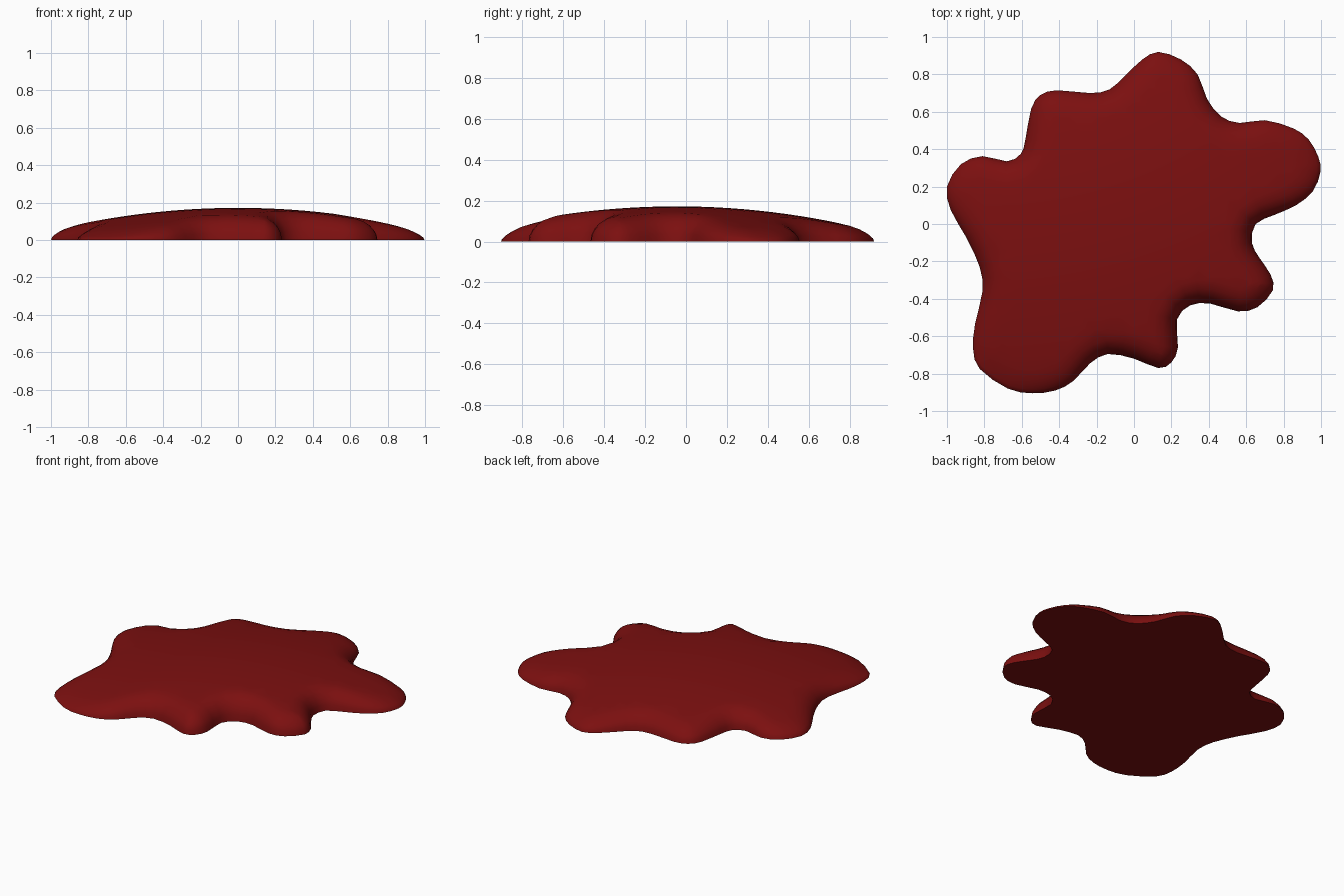
import bpy, math
from mathutils import Vector
from mathutils.geometry import delaunay_2d_cdt, intersect_point_line

if "Cube" in bpy.data.objects:
    bpy.data.objects.remove(bpy.data.objects["Cube"])

# Outline of the puddle, clockwise seen from above
OUTLINE = [
    (.13, .92), (.25, .88), (.34, .80), (.39, .67), (.465, .575), (.565, .54),
    (.70, .555), (.855, .51), (.935, .45), (.985, .36), (.997, .28), (.957, .176),
    (.866, .10), (.754, .05), (.65, 0), (.63, -.10), (.67, -.18), (.73, -.27),
    (.743, -.353), (.66, -.445), (.555, -.467), (.406, -.425), (.30, -.435),
    (.23, -.51), (.235, -.66), (.20, -.74), (.13, -.77), (0, -.72), (-.14, -.695),
    (-.235, -.745), (-.325, -.84), (-.42, -.89), (-.545, -.905), (-.675, -.88),
    (-.825, -.775), (-.86, -.67), (-.85, -.535), (-.81, -.36), (-.825, -.23),
    (-.895, -.075), (-.98, .075), (-1, .2), (-.925, .32), (-.81, .363),
    (-.68, .335), (-.605, .375), (-.58, .455), (-.55, .615), (-.50, .69),
    (-.41, .715), (-.235, .70), (-.13, .72), (-.04, .80), (.045, .88)]
EDGE = 0.12        # width of the rounded rim


def smooth_loop(pts, steps):
    """Catmull-Rom curve through a closed list of points."""
    pts = [Vector(p) for p in pts]
    n, out = len(pts), []
    for i in range(n):
        a, b, c, d = (pts[(i + k) % n] for k in (-1, 0, 1, 2))
        for s in range(steps):
            t = s / steps
            out.append(0.5 * (2 * b + (c - a) * t + (2 * a - 5 * b + 4 * c - d) * t**2
                              + (3 * b - a - 3 * c + d) * t**3))
    return out


rim = smooth_loop(OUTLINE, 2)
N = len(rim)


def rim_distance(p):
    best = 9
    for i in range(N):
        a, b = rim[i - 1], rim[i]
        q, t = intersect_point_line(p, a, b)
        q = a.lerp(b, min(1, max(0, t)))
        best = min(best, (p - q.to_2d()).length)
    return best


def inside(p):
    hit = False
    for i in range(N):
        a, b = rim[i - 1], rim[i]
        if (a.y > p.y) != (b.y > p.y):
            if p.x < a.x + (p.y - a.y) / (b.y - a.y) * (b.x - a.x):
                hit = not hit
    return hit


def height(p):
    """Shallow dome with a rounded rim."""
    dome = max(.03, .172 - .12 * p.x**2 - .13 * p.y**2 - .012 * p.y)
    t = min(1, rim_distance(p) / EDGE)
    return dome * math.sqrt(max(0, 1 - (1 - t)**2))


# Points: rim, rings following the rim, then a regular grid
points = list(rim)
for f in (.05, .17, .36, .62, 1):
    d = f * EDGE
    for i in range(N):
        tan = (rim[(i + 1) % N] - rim[i - 1]).normalized()
        p = rim[i] + Vector((tan.y, -tan.x)) * d
        if inside(p) and rim_distance(p) > d * .93:
            points.append(p)
STEP = .07
for i in range(-15, 16):
    for j in range(-15, 16):
        p = Vector((i * STEP, j * STEP))
        if inside(p) and rim_distance(p) > EDGE * 1.2:
            points.append(p)

border = [(i, (i + 1) % N) for i in range(N)]
verts, _, tris, orig, _, _ = delaunay_2d_cdt(points, border, [list(range(N))[::-1]], 1, 1e-5)

# Top skin from the triangulation, flat underside from the rim
coords = [(v.x, v.y, 0 if any(k < N for k in o) else height(v)) for v, o in zip(verts, orig)]
lookup = {k: i for i, o in enumerate(orig) for k in o}
faces = []
for t in tris:
    a, b, c = (verts[k] for k in t)
    faces.append(list(t) if (b - a).cross(c - a) > 0 else list(t)[::-1])
faces.append([lookup[k] for k in range(N)])

mesh = bpy.data.meshes.new("puddle")
mesh.from_pydata(coords, [], faces)
mesh.update()
puddle = bpy.data.objects.new("puddle", mesh)
bpy.context.collection.objects.link(puddle)

mat = bpy.data.materials.new("dark_red")
mat.diffuse_color = (.2, .005, .005, 1)
mat.use_nodes = True
mat.node_tree.nodes["Principled BSDF"].inputs["Base Color"].default_value = mat.diffuse_color
mesh.materials.append(mat)

bpy.context.view_layer.objects.active = puddle
puddle.select_set(True)
bpy.ops.object.shade_smooth_by_angle(angle=math.radians(50))
